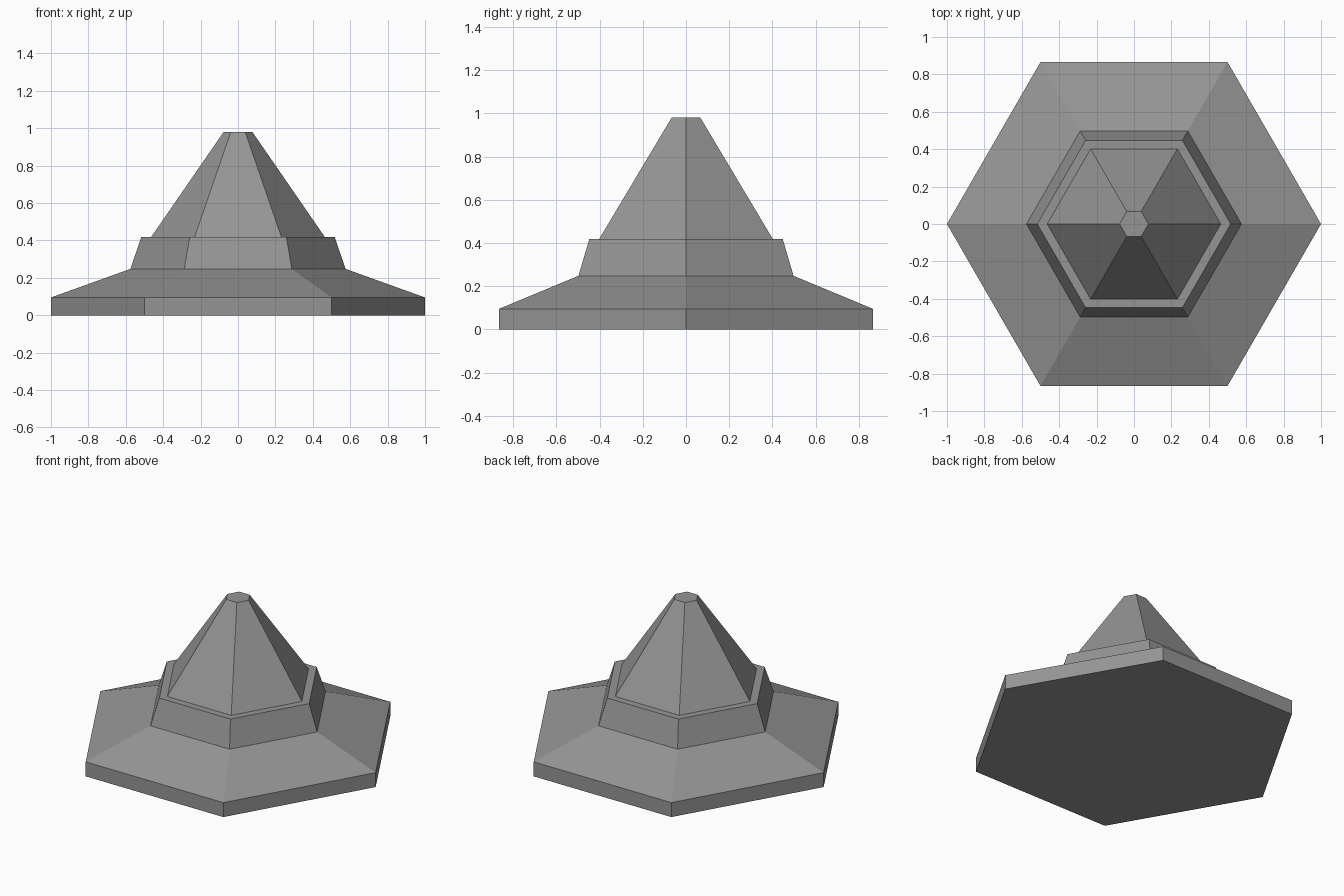
import bpy
import bmesh
import math

default = bpy.data.objects.get("Cube")
if default:
    bpy.data.objects.remove(default, do_unlink=True)

SIDES = 6

grey = bpy.data.materials.new("stone_grey")
grey.use_nodes = True
colour = (0.3, 0.3, 0.3, 1.0)
grey.diffuse_color = colour
grey.node_tree.nodes["Principled BSDF"].inputs["Base Color"].default_value = colour


def stacked_hexagon(name, profile):
    """Flat-shaded solid through hexagonal rings given as (radius, height)."""
    bm = bmesh.new()
    rings = []
    for radius, z in profile:
        ring = []
        for i in range(SIDES):
            a = math.tau * i / SIDES
            ring.append(bm.verts.new((radius * math.cos(a), radius * math.sin(a), z)))
        rings.append(ring)
    for low, high in zip(rings, rings[1:]):
        for i in range(SIDES):
            j = (i + 1) % SIDES
            bm.faces.new((low[i], low[j], high[j], high[i]))
    bm.faces.new(rings[-1])
    bm.faces.new(list(reversed(rings[0])))
    mesh = bpy.data.meshes.new(name)
    bm.to_mesh(mesh)
    bm.free()
    mesh.materials.append(grey)
    obj = bpy.data.objects.new(name, mesh)
    bpy.context.collection.objects.link(obj)
    return obj


# One continuous shell: slab, sloping skirt, collar with ledge, truncated spire
stacked_hexagon("stepped_hexagonal_spire", [
    (1.0, 0.0),       # slab bottom
    (1.0, 0.095),     # slab rim
    (0.575, 0.248),   # top of the skirt
    (0.517, 0.419),   # top of the collar
    (0.464, 0.419),   # ledge
    (0.077, 0.98),    # blunt tip
])
